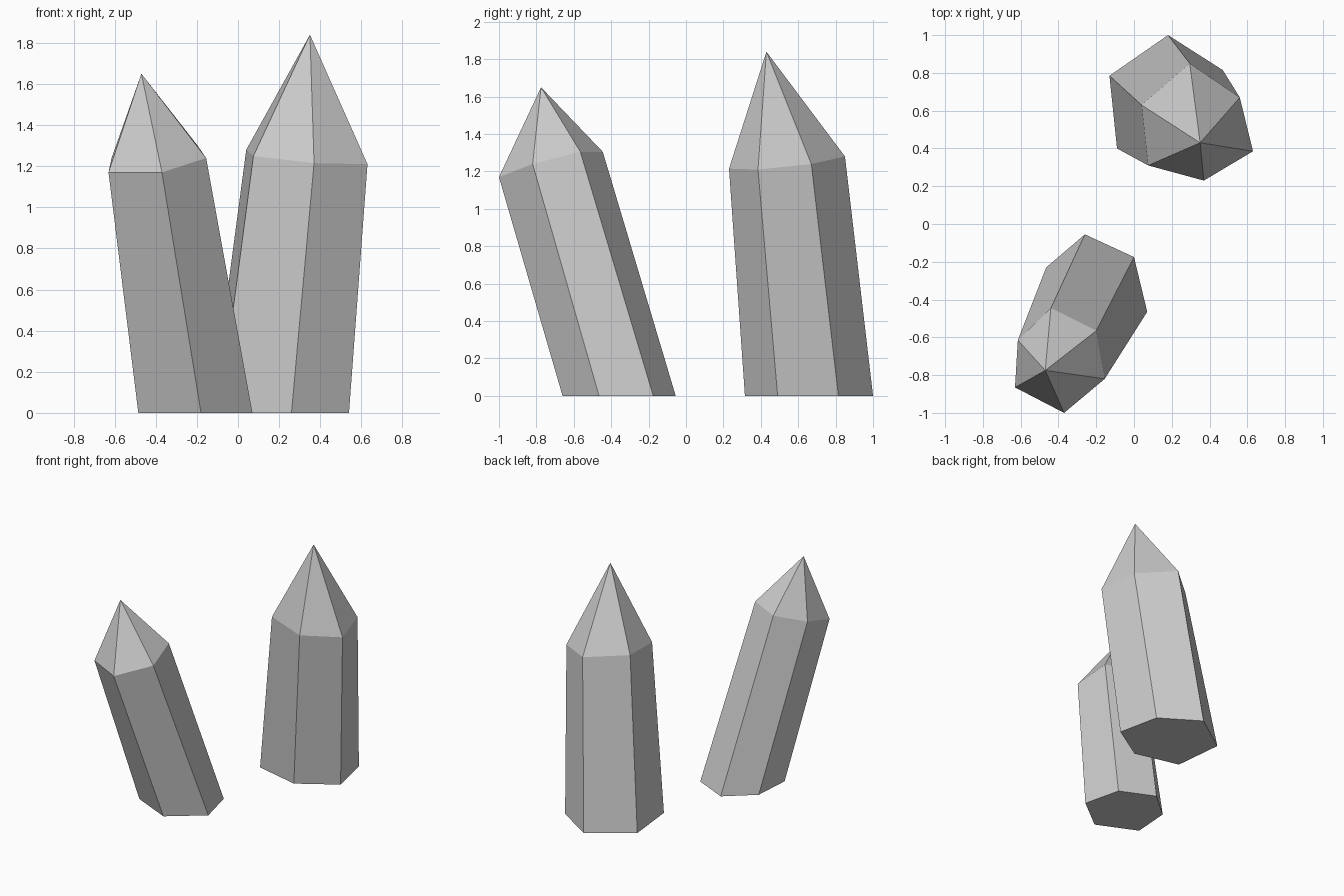
import bpy
import bmesh

if "Cube" in bpy.data.objects:
    bpy.data.objects.remove(bpy.data.objects["Cube"])


def crystal(name, base, shoulder, tip):
    """Six-sided shaft from the base outline to the shoulder, capped by a point."""
    bm = bmesh.new()
    low = [bm.verts.new((x, y, 0)) for x, y in base]
    high = [bm.verts.new(p) for p in shoulder]
    apex = bm.verts.new(tip)
    n = len(low)
    bm.faces.new(low[::-1])
    for i in range(n):
        j = (i + 1) % n
        bm.faces.new((low[i], low[j], high[j], high[i]))
        bm.faces.new((high[i], high[j], apex))
    bmesh.ops.recalc_face_normals(bm, faces=bm.faces)
    mesh = bpy.data.meshes.new(name)
    bm.to_mesh(mesh)
    bm.free()
    obj = bpy.data.objects.new(name, mesh)
    bpy.context.collection.objects.link(obj)
    return obj


# Tall crystal at the back right
crystal(
    "tall_crystal",
    [(0.26, 0.315), (0.54, 0.49), (0.47, 0.815),
     (0.18, 1.0), (-0.13, 0.785), (-0.09, 0.40)],
    [(0.37, 0.23, 1.215), (0.63, 0.385, 1.21), (0.56, 0.67, 1.24),
     (0.295, 0.85, 1.28), (0.04, 0.63, 1.28), (0.075, 0.31, 1.25)],
    (0.35, 0.43, 1.84))

# Shorter crystal at the front left, leaning forward
crystal(
    "leaning_crystal",
    [(-0.18, -0.66), (0.07, -0.465), (0.0, -0.175),
     (-0.26, -0.055), (-0.465, -0.23), (-0.485, -0.52)],
    [(-0.37, -1.0, 1.17), (-0.155, -0.82, 1.24), (-0.20, -0.565, 1.305),
     (-0.44, -0.445, 1.305), (-0.615, -0.615, 1.24), (-0.63, -0.865, 1.17)],
    (-0.47, -0.775, 1.65))
